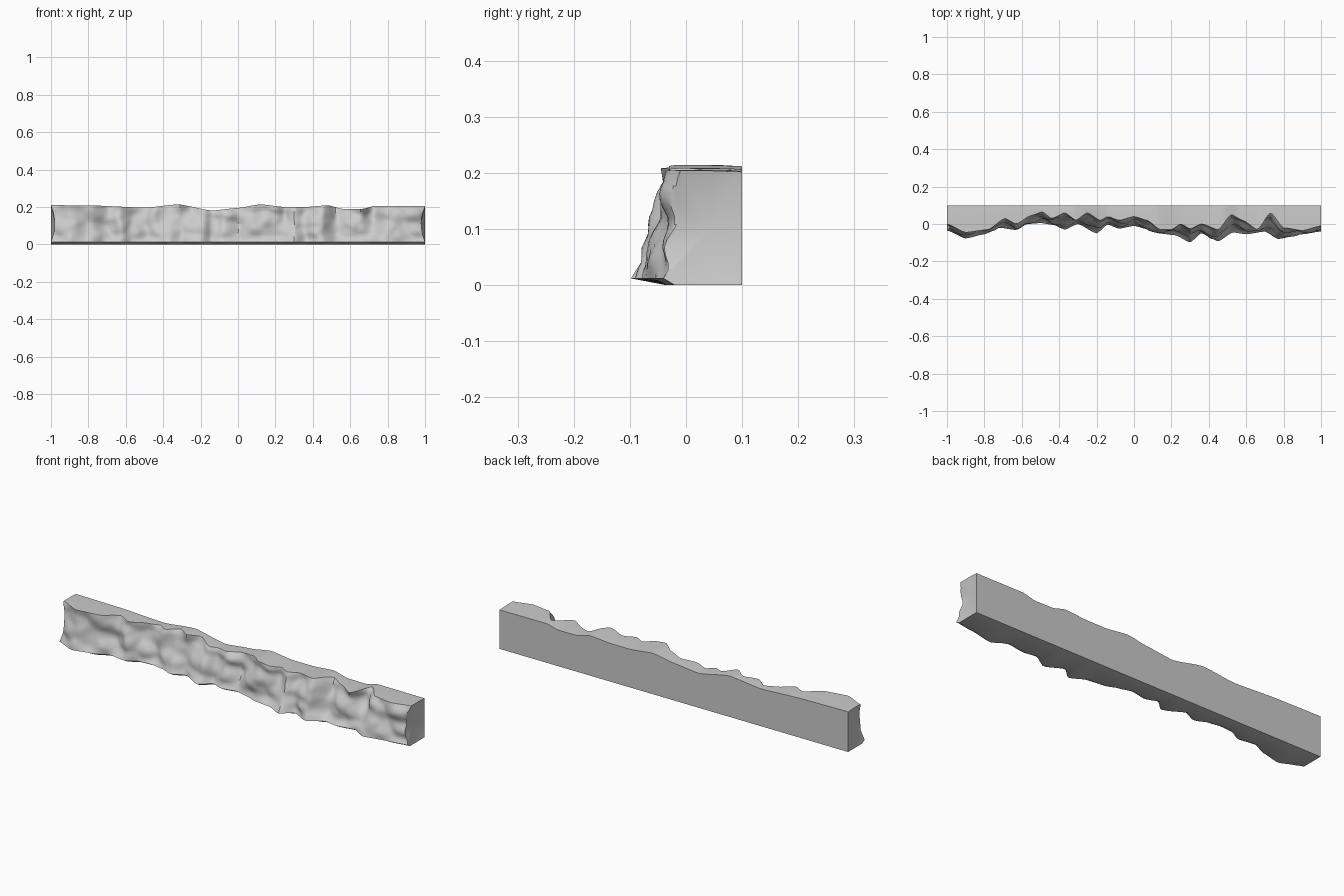
import bpy, bmesh, math
from mathutils import noise, Vector

if "Cube" in bpy.data.objects:
    bpy.data.objects.remove(bpy.data.objects["Cube"])

# Outlines as (x, value): foot of the cliff, upper lip, crest height
FOOT = [(-1, -.035), (-.9, -.077), (-.8, -.055), (-.72, -.02), (-.63, -.032),
        (-.57, .0), (-.5, .005), (-.43, -.005), (-.37, -.03), (-.3, .0),
        (-.2, -.05), (-.14, -.003), (-.08, -.025), (0, -.01), (.08, -.03),
        (.13, -.05), (.22, -.06), (.3, -.098), (.36, -.05), (.45, -.092),
        (.53, -.045), (.6, -.055), (.7, -.04), (.77, -.08), (.9, -.055), (1, -.04)]
LIP = [(-1, .0), (-.9, -.045), (-.78, -.03), (-.69, .03), (-.63, .0), (-.55, .045),
       (-.49, .065), (-.44, .03), (-.37, .06), (-.31, .02), (-.25, .06),
       (-.18, .02), (-.14, .04), (-.08, .02), (0, .04), (.07, .02), (.14, -.03),
       (.2, -.03), (.25, .0), (.3, -.025), (.36, .0), (.45, -.03), (.52, .05),
       (.58, .02), (.66, -.03), (.73, .06), (.8, -.02), (.9, -.035), (1, -.01)]
CREST = [(-1, .21), (-.75, .207), (-.5, .196), (-.32, .214), (-.14, .181),
         (0, .195), (.12, .214), (.25, .2), (.36, .2), (.48, .209), (.56, .19),
         (.66, .189), (.73, .205), (1, .204)]


def sample(table, x):
    for (x0, v0), (x1, v1) in zip(table, table[1:]):
        if x <= x1:
            t = (x - x0) / (x1 - x0)
            t = .5 * t + .5 * t * t * (3 - 2 * t)
            return v0 + (v1 - v0) * t
    return table[-1][1]


def rock(x, z):
    # Soft lumps plus chipped blocks
    soft = noise.noise(Vector((x * 9, z * 13, 2.3)))
    d = noise.voronoi(Vector((x * 11, z * 13, .7)))[0]
    return soft * .022 + (d[0] - .4) * .03


N, ROWS = 180, 14
bm = bmesh.new()
rings = []
for i in range(N + 1):
    x = -1 + 2 * i / N
    foot, lip, top = sample(FOOT, x), sample(LIP, x), sample(CREST, x)
    ring = [bm.verts.new((x, .1, 0)), bm.verts.new((x, .1, top - .002)),
            bm.verts.new((x, (.1 + lip) / 2, top))]
    for r in range(ROWS + 1):
        t = r / ROWS
        z = top + (.012 - top) * t
        mid = math.sin(math.pi * t)
        y = lip + (foot - lip) * t ** .85 + rock(x, z) * min(1, mid * 2)
        xr = x + .012 * mid * noise.noise(Vector((x * 14, z * 16, 9)))
        xr = max(-1 + .02 * mid, min(1 - .02 * mid, xr))
        ring.append(bm.verts.new((xr, max(-.1, min(.085, y)), z)))
    # Undercut below the foot
    ring.append(bm.verts.new((x, max(foot + .02, -.035), 0)))
    rings.append(ring)

# Skin between neighbouring sections
for a, b in zip(rings, rings[1:]):
    for k in range(len(a)):
        m = (k + 1) % len(a)
        bm.faces.new((a[k], a[m], b[m], b[k]))

# Slightly hollow ends
for ring, s in ((rings[0], -1), (rings[-1], 1)):
    c = bm.verts.new((s * .975, .045, .1))
    for k in range(len(ring)):
        bm.faces.new((ring[k], ring[(k + 1) % len(ring)], c))

bmesh.ops.recalc_face_normals(bm, faces=bm.faces)
mesh = bpy.data.meshes.new("cliff_ledge")
bm.to_mesh(mesh)
bm.free()
cliff = bpy.data.objects.new("cliff_ledge", mesh)
bpy.context.collection.objects.link(cliff)
bpy.context.view_layer.objects.active = cliff
cliff.select_set(True)
bpy.ops.object.shade_smooth_by_angle(angle=math.radians(40))
